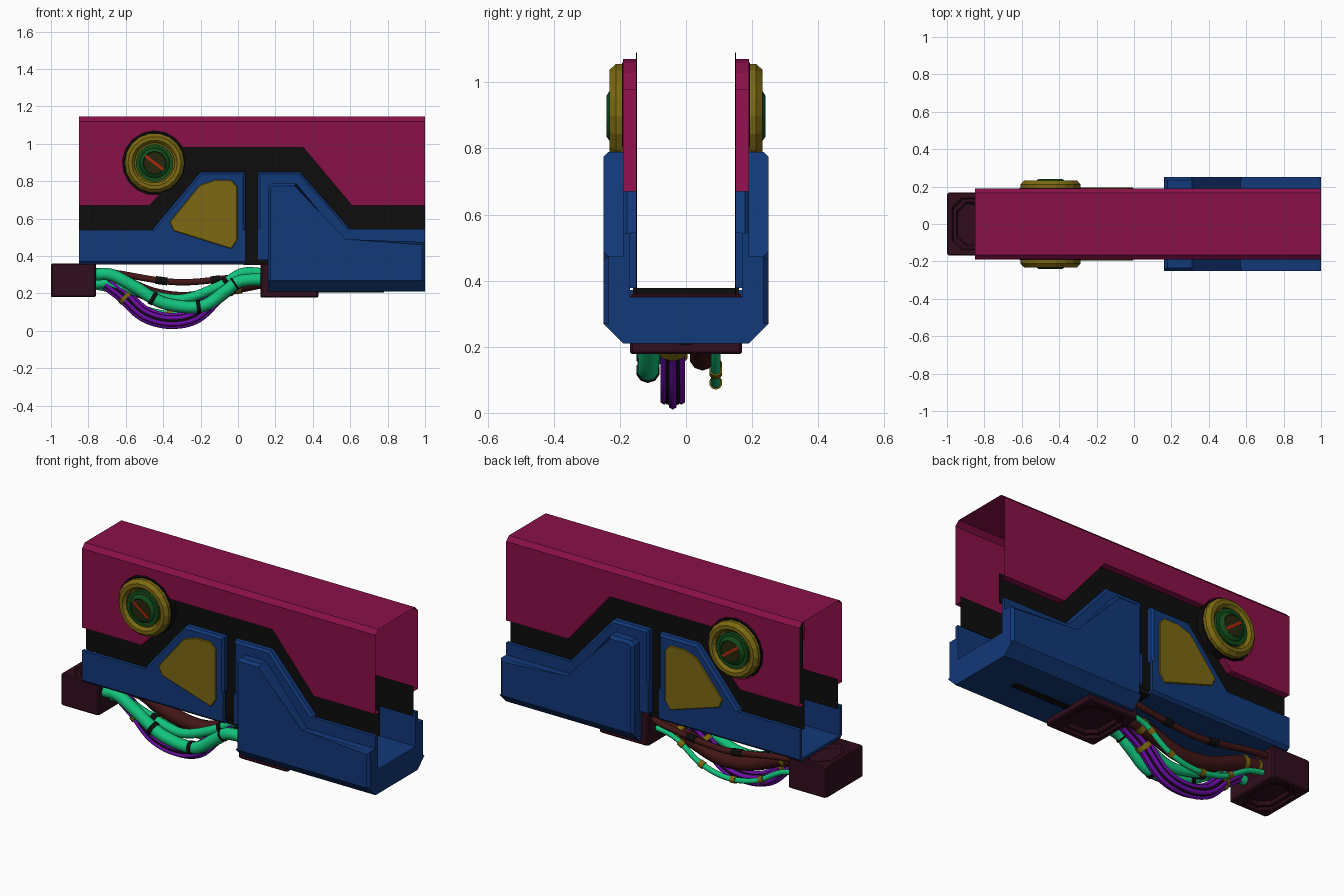
import bpy, bmesh, math
from mathutils import Vector

if "Cube" in bpy.data.objects:
    bpy.data.objects.remove(bpy.data.objects["Cube"])

def mat(name, r, g, b):
    m = bpy.data.materials.new(name)
    m.diffuse_color = (r, g, b, 1)
    m.use_nodes = True
    m.node_tree.nodes["Principled BSDF"].inputs["Base Color"].default_value = m.diffuse_color
    return m

MAGENTA = mat("magenta", .25, .005, .065)
BLUE = mat("blue", .006, .04, .19)
GOLD = mat("gold", .20, .14, .006)
BLACK = mat("black", .004, .004, .004)
MAROON = mat("maroon", .03, .004, .012)
RED_BROWN = mat("red_brown", .055, .008, .008)
GREEN = mat("green", .006, .55, .20)
DARK_GREEN = mat("dark_green", .006, .07, .01)
OLIVE = mat("olive", .02, .02, .004)
PURPLE = mat("purple", .16, .004, .40)
RED = mat("red", .4, .02, .005)

def finish(name, bm, m, smooth=False, recalc=True):
    if recalc:
        bmesh.ops.recalc_face_normals(bm, faces=bm.faces)
    for f in bm.faces:
        f.smooth = smooth
    me = bpy.data.meshes.new(name)
    bm.to_mesh(me)
    bm.free()
    me.materials.append(m)
    ob = bpy.data.objects.new(name, me)
    bpy.context.collection.objects.link(ob)
    return ob

def loft(bm, rings, caps=True):
    vs = [[bm.verts.new(p) for p in r] for r in rings]
    n = len(vs[0])
    for a, b in zip(vs, vs[1:]):
        for i in range(n):
            bm.faces.new((a[i], a[(i + 1) % n], b[(i + 1) % n], b[i]))
    if caps:
        bm.faces.new(vs[0])
        return bm.faces.new(vs[-1])

def side_pair(name, pts, y0, y1, m, bevel=0):
    """xz profile between depths y0 and y1, on both sides; outer rim chamfered."""
    bm = bmesh.new()
    zmin = min(p[1] for p in pts)
    rims = []
    for s in (-1, 1):
        cap = loft(bm, [[(x, s * y, z) for x, z in pts] for y in (y0, y1)])
        rims += [e for e in cap.edges if any(v.co.z > zmin + 1e-4 for v in e.verts)]
    if bevel:
        bmesh.ops.bevel(bm, geom=rims, offset=bevel, segments=1, affect='EDGES')
    finish(name, bm, m)

def channel(name, half, x0, x1, m):
    """half yz section mirrored into a U and run along x."""
    sec = half + [(-y, z) for y, z in reversed(half)]
    bm = bmesh.new()
    loft(bm, [[(x, y, z) for y, z in sec] for x in (x0, x1)])
    finish(name, bm, m)

# pivot position shared by the cover notch and the bolts
CX, CZ = -.446, .898

# cover: thin folded sheet with a lip along its lower contour
arc = [(CX + .172 * math.cos(math.radians(a)), CZ + .172 * math.sin(math.radians(a)))
       for a in [279 - i * 250.5 / 12 for i in range(13)]]
contour = [(-.85, .67), (-.475, .67)] + arc + [(.35, .98), (.61, .67), (1, .67)]
bm = bmesh.new()
tops = []
for s in (-1, 1):
    low = [bm.verts.new((x, s * .19, z)) for x, z in contour]
    lip = [bm.verts.new((x, s * .15, z)) for x, z in contour]
    hi = [bm.verts.new((x, s * .19, 1.12)) for x in (1, -.85)]
    top = [bm.verts.new((x, s * .165, 1.145)) for x in (1, -.85)]
    bm.faces.new(low + hi)
    bm.faces.new(hi + top[::-1])
    for i in range(len(low) - 1):
        bm.faces.new((low[i], low[i + 1], lip[i + 1], lip[i]))
    tops.append(top)
bm.faces.new(tops[0] + tops[1][::-1])
finish("top_cover", bm, MAGENTA)

# black inner liner sheets and the bridge under the gap
liner = [(-.85, .53), (-.1, .53), (-.1, .36), (.25, .36), (.25, .53), (1, .53), (1, .7), (.62, .7),
         (.37, 1), (-.2, 1), (-.25, 1.09), (-.63, 1.09), (-.63, .7), (-.85, .7)]
side_pair("inner_liner", liner, .149, .152, BLACK)
channel("gap_bridge", [(.16, .352), (.16, .378)], .03, .17, BLACK)

# left blue carriage
channel("left_trough", [(.175, .356), (.19, .371), (.19, .54), (.17, .54), (.17, .372)], -.85, .04, BLUE)
side_pair("left_side_plate", [(-.46, .54), (.04, .54), (.04, .85), (-.2, .85)], .15, .19, BLUE, .012)
# gold insets
inset = [(-.366, .583), (-.205, .78), (-.125, .807), (-.035, .807), (-.003, .77),
         (-.003, .487), (-.035, .438), (-.345, .535)]
side_pair("gold_inset", inset, .185, .196, GOLD, .004)

# right blue carriage
channel("right_trough", [(.19, .21), (.25, .27), (.19, .27), (.19, .545), (.17, .545), (.17, .35)], .16, 1, BLUE)
side_pair("right_side_plate", [(.105, .545), (.105, .85), (.33, .85), (.6, .545)], .15, .19, BLUE, .012)
side_pair("right_front_strip", [(.105, .378), (.105, .55), (.2, .55), (.2, .378)], .15, .19, BLUE)
side_pair("right_raised_panel", [(.16, .27), (.16, .77), (.18, .79), (.31, .79), (.57, .475), (1, .475), (1, .27)],
          .19, .25, BLUE, .015)

# underside slot
channel("underside_slot", [(.02, .206), (.02, .215)], .42, .78, BLACK)

# pivot bolts, turned about y
def turned(name, prof, m, n=18):
    bm = bmesh.new()
    for s in (-1, 1):
        loft(bm, [[(CX + r * math.cos(math.tau * i / n), s * y, CZ + r * math.sin(math.tau * i / n))
                   for i in range(n)] for r, y in prof])
    finish(name, bm, m)

turned("bolt_seat", [(.165, .15), (.165, .193)], BLACK)
turned("bolt_collar", [(.15, .185), (.16, .193), (.16, .212), (.142, .232), (.122, .232), (.107, .216), (.107, .205)], GOLD)
turned("bolt_ring", [(.1, .2), (.1, .224), (.08, .224), (.076, .232), (.062, .241), (.058, .236)], DARK_GREEN)
turned("bolt_head", [(.058, .23), (.058, .238)], OLIVE)
d = Vector((.05, -.038))
w = Vector((.0045, .006))
slot = [(CX + p.x, CZ + p.y) for p in (d + w, d - w, -d - w, -d + w)]
side_pair("bolt_slot", slot, .235, .2405, RED)

# cable boxes with octagonal recesses
def cable_box(name, cx, hx, hy, z0, z1):
    def ring(inset, c, z):
        a, b = hx - inset, hy - inset
        return [(cx + x, y, z) for x, y in
                ((a, b - c), (a - c, b), (c - a, b), (-a, b - c), (-a, c - b), (c - a, -b), (a - c, -b), (a, c - b))]
    steps = [(.06, .045, .03), (.05, .05, .012), (.034, .055, .012), (.028, .05, 0), (.006, .01, 0), (0, .008, .006)]
    bm = bmesh.new()
    loft(bm, [ring(i, c, z0 + d) for i, c, d in steps] + [ring(i, c, z1 - d) for i, c, d in reversed(steps)])
    finish(name, bm, MAROON)

cable_box("left_cable_box", -.88, .12, .168, .18, .36)
cable_box("right_cable_box", .275, .155, .17, .178, .36)

# cables: smooth path, swept round section, optional offset inside a bundle
def path(pts, steps=6):
    p = [Vector(q) for q in pts]
    p = [2 * p[0] - p[1]] + p + [2 * p[-1] - p[-2]]
    out = []
    for i in range(1, len(p) - 2):
        a, b, c, e = p[i - 1:i + 3]
        for k in range(steps):
            t = k / steps
            out.append(.5 * (2 * b + (c - a) * t + (2 * a - 5 * b + 4 * c - e) * t * t
                             + (3 * b - a - 3 * c + e) * t ** 3))
    return out + [p[-2]]

def tube(name, pts, r, m, off=(0, 0), n=10):
    bm = bmesh.new()
    rings = []
    for i, p in enumerate(pts):
        t = (pts[min(i + 1, len(pts) - 1)] - pts[max(i - 1, 0)]).normalized()
        u = t.cross(Vector((0, 1, 0))).normalized()
        v = u.cross(t)
        rings.append([p + u * (off[0] + r * math.cos(math.tau * k / n)) + v * (off[1] + r * math.sin(math.tau * k / n))
                      for k in range(n)])
    loft(bm, rings)
    ob = finish(name, bm, m, True)
    for f in ob.data.polygons:
        f.use_smooth = len(f.vertices) == 4

def bands(name, pts, spots, r, m):
    for k, f in enumerate(spots):
        i = min(int(f * (len(pts) - 1)), len(pts) - 2)
        tube(f"{name}_{k + 1}", [pts[i], pts[i + 1]], r, m)

thick = path([(-.78, -.11, .30), (-.68, -.11, .30), (-.56, -.115, .24), (-.4, -.115, .15), (-.2, -.115, .13),
              (-.07, -.11, .21), (.01, -.11, .265), (.14, -.11, .275)], 8)
tube("thick_green_cable", thick, .033, GREEN)
bands("thick_cable_band", thick, (.38, .57, .82), .037, BLACK)

second = path([(-.78, -.05, .25), (-.68, -.05, .25), (-.5, -.06, .20), (-.3, -.07, .17), (-.1, -.06, .24),
               (.02, -.05, .31), (.14, -.05, .31)])
tube("second_green_cable", second, .026, GREEN)
bands("second_cable_band", second, (.35, .7), .03, BLACK)

brown = path([(-.78, .05, .28), (-.65, .05, .27), (-.45, .05, .19), (-.25, .05, .17), (-.05, .05, .23), (.14, .05, .27)])
tube("brown_cable", brown, .04, RED_BROWN)
bands("brown_cable_sleeve", brown, (.04, .18, .84), .044, GOLD)

upper = path([(-.78, .12, .32), (-.66, .12, .31), (-.32, .12, .26), (0, .12, .29), (.14, .12, .32)])
tube("upper_brown_cable", upper, .017, RED_BROWN)
bands("upper_cable_band", upper, (.45, .65), .021, BLACK)

thin = path([(-.78, .09, .24), (-.66, .09, .21), (-.5, .09, .12), (-.32, .09, .09), (-.15, .09, .13), (0, .09, .23), (.14, .09, .26)])
tube("thin_green_cable", thin, .015, GREEN)
bands("thin_cable_band", thin, (.3, .45, .66, .8), .02, GOLD)

# ribbed purple bundle with gold end collars
bundle = path([(-.7, -.04, .26), (-.61, -.04, .19), (-.5, -.04, .09), (-.36, -.04, .053), (-.22, -.04, .085),
               (-.09, -.04, .21), (.02, -.04, .28)])
tube("bundle_core", bundle, .033, BLACK)
for k in range(6):
    a = math.tau * k / 6
    tube(f"bundle_strand_{k + 1}", bundle, .013, PURPLE, (.03 * math.cos(a), .03 * math.sin(a)), 6)
bands("bundle_collar", bundle, (.17, .82), .047, GOLD)
